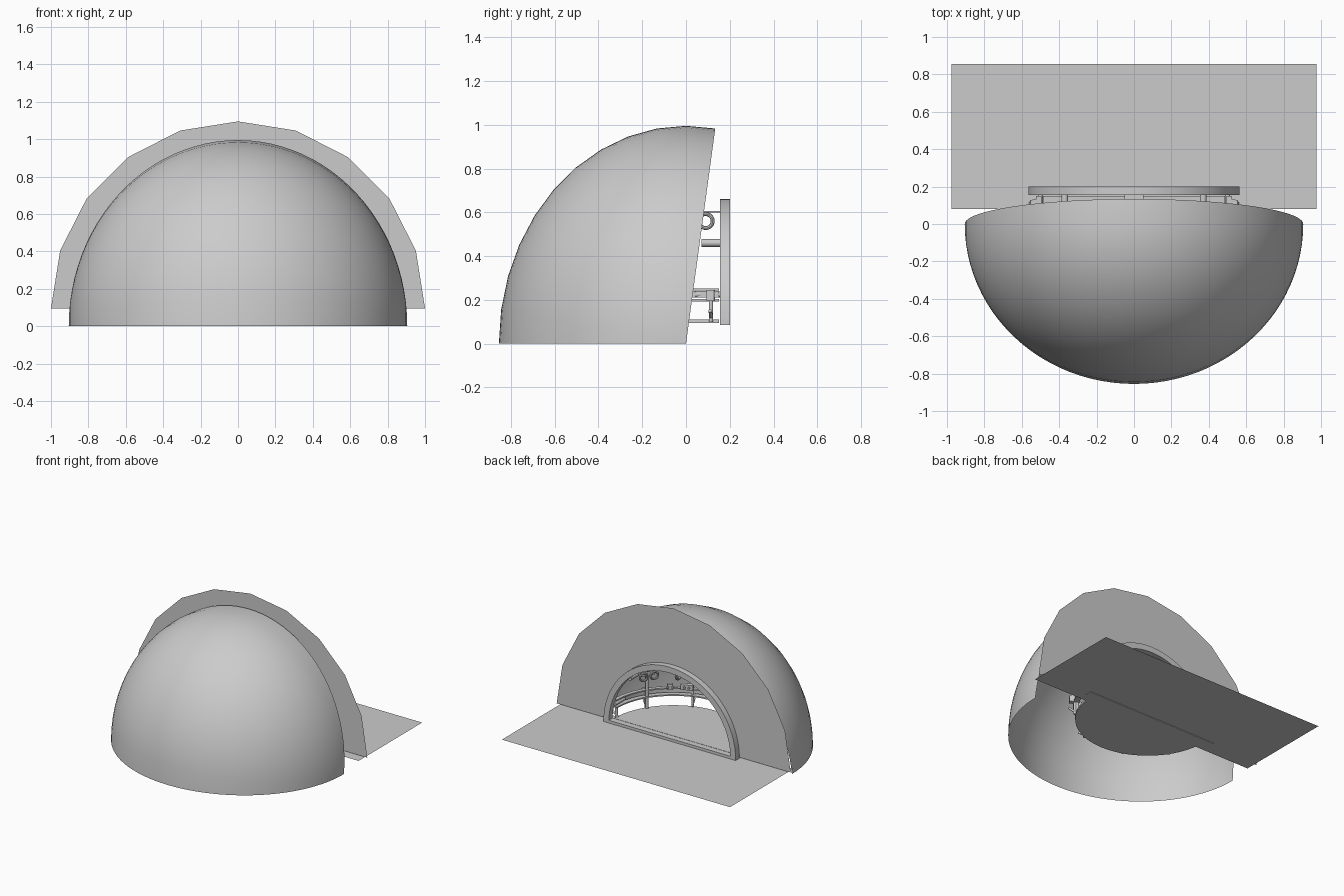
import bpy, bmesh
from math import sin, cos, pi, radians
from mathutils import Vector, Matrix

if "Cube" in bpy.data.objects:
    bpy.data.objects.remove(bpy.data.objects["Cube"])

CY = 0.15          # plane of the back wall and centre of the inner deck
CZ = 0.095         # level of the opening's base


def finish(name, bm, smooth=False):
    bmesh.ops.recalc_face_normals(bm, faces=bm.faces)
    me = bpy.data.meshes.new(name)
    bm.to_mesh(me)
    bm.free()
    ob = bpy.data.objects.new(name, me)
    bpy.context.collection.objects.link(ob)
    if smooth:
        bpy.ops.object.select_all(action='DESELECT')
        ob.select_set(True)
        bpy.context.view_layer.objects.active = ob
        bpy.ops.object.shade_smooth_by_angle(angle=radians(35))
    return ob


def prism(name, pts, depth=None, smooth=False):
    """Flat outline, optionally extruded by the vector depth."""
    bm = bmesh.new()
    f = bm.faces.new([bm.verts.new(p) for p in pts])
    if depth:
        r = bmesh.ops.extrude_face_region(bm, geom=[f])
        vs = [v for v in r['geom'] if isinstance(v, bmesh.types.BMVert)]
        bmesh.ops.translate(bm, verts=vs, vec=depth)
        if not f.is_valid or len(bm.faces) < len(pts) + 2:
            bm.faces.new([v for v in bm.verts if v not in vs])
    return finish(name, bm, smooth)


def arch(r, y, z, n):
    return [(r * cos(pi * i / n), y, z + r * sin(pi * i / n)) for i in range(n + 1)]


def deck_arc(r, z, a=90, n=32):
    return [(r * sin(radians(-a + 2 * a * i / n)),
             CY - r * cos(radians(-a + 2 * a * i / n)), z) for i in range(n + 1)]


def box(name, loc, size, turn=0):
    bm = bmesh.new()
    m = Matrix.Translation(loc) @ Matrix.Rotation(turn, 4, 'Z') @ Matrix.Diagonal((*size, 1))
    bmesh.ops.create_cube(bm, size=1, matrix=m)
    return finish(name, bm)


def rod(name, a, b, r):
    a, b = Vector(a), Vector(b)
    bm = bmesh.new()
    m = Matrix.Translation((a + b) / 2) @ (b - a).to_track_quat('Z', 'Y').to_matrix().to_4x4()
    bmesh.ops.create_cone(bm, cap_ends=True, segments=12, radius1=r, radius2=r,
                          depth=(b - a).length, matrix=m)
    return finish(name, bm, True)


def ring(name, loc, R, r, rot):
    bpy.ops.mesh.primitive_torus_add(location=loc, rotation=rot, major_radius=R,
                                     minor_radius=r, major_segments=20, minor_segments=8)
    bpy.context.object.name = name
    bpy.ops.object.shade_smooth_by_angle(angle=radians(35))


def on_deck(angle, r, z):
    t = radians(angle)
    return Vector((r * sin(t), CY - r * cos(t), z))


# Outer dome: open shell with its poles left and right, leaning back at the rear
bm = bmesh.new()
U, V = 48, 11
rows = []
for j in range(V + 1):
    v = radians(9 * j)
    rows.append([bm.verts.new((-0.905 * cos(pi * i / U),
                               -0.855 * cos(v) * sin(pi * i / U),
                               0.995 * sin(v) * sin(pi * i / U))) for i in range(U + 1)])
for a, b in zip(rows, rows[1:]):
    for i in range(U):
        bm.faces.new((a[i], a[i + 1], b[i + 1], b[i]))
bmesh.ops.remove_doubles(bm, verts=bm.verts, dist=1e-5)
finish("dome_shell", bm, True)

# Back wall with half-round opening, and the ground sheet
prism("back_wall", arch(1.0, CY, CZ, 10) + arch(0.53, CY, CZ, 36)[::-1])
prism("ground_sheet", [(-0.975, 0.08, 0.09), (0.975, 0.08, 0.09),
                       (0.975, 0.855, 0.09), (-0.975, 0.855, 0.09)])

# Arched window frame with sill
prism("window_arch", arch(0.565, 0.155, CZ, 36) + arch(0.52, 0.155, CZ, 36)[::-1],
      (0, 0.045, 0), True)
box("window_sill", (0, 0.1775, 0.098), (1.13, 0.045, 0.026))

# Half-round inner deck
prism("deck", deck_arc(0.51, 0.095), (0, 0, 0.015), True)

# Curved rail around the deck: two thin strips and a tube between them
for name, z, h, r0, r1 in (("rail_lower", 0.193, 0.01, 0.485, 0.525),
                           ("rail_upper", 0.242, 0.01, 0.495, 0.525),
                           ("rail_band", 0.21, 0.03, 0.508, 0.52)):
    prism(name, deck_arc(r1, z) + deck_arc(r0, z)[::-1], (0, 0, h), True)

# Brackets holding the rail
for a in (-86, -57, -20, 20, 57, 86):
    t = radians(a)
    rod("rail_post", on_deck(a, 0.515, 0.1), on_deck(a, 0.515, 0.25), 0.01)
    box("rail_clamp", on_deck(a, 0.535, 0.22), (0.035, 0.04, 0.05), t)
    rod("clamp_arm", on_deck(a, 0.5, 0.11), on_deck(a, 0.56, 0.15), 0.008)

# Instrument mast with dials
rod("mast", on_deck(57, 0.5, 0.11), on_deck(57, 0.5, 0.44), 0.012)
box("mast_head", on_deck(57, 0.49, 0.4), (0.1, 0.035, 0.06), radians(57))
for da, z in ((-5, 0.37), (5, 0.37), (0, 0.44)):
    ring("mast_dial", on_deck(57 + da, 0.465, z), 0.028, 0.008, (pi / 2, 0, radians(57)))

# Small control boxes on the rail
for a, w in ((24, 0.09), (38, 0.04), (-35, 0.04)):
    box("control_box", on_deck(a, 0.49, 0.265), (w, 0.03, 0.04), radians(a))
    for k in (-2, 2):
        rod("control_knob", on_deck(a + k, 0.475, 0.265), on_deck(a + k, 0.46, 0.265), 0.008)

# Stub supports behind the wall and the overhead strip with hanging ring
for s in (-1, 1):
    rod("upper_stub", (s * 0.37, 0.07, 0.46), (s * 0.37, 0.16, 0.46), 0.018)
    rod("lower_stub", (s * 0.5, 0.04, 0.225), (s * 0.5, 0.16, 0.225), 0.014)
box("overhead_strip", (0, 0.09, 0.602), (0.1, 0.14, 0.006))
ring("hanging_ring", (0, 0.09, 0.56), 0.032, 0.009, (0, pi / 2, 0))
